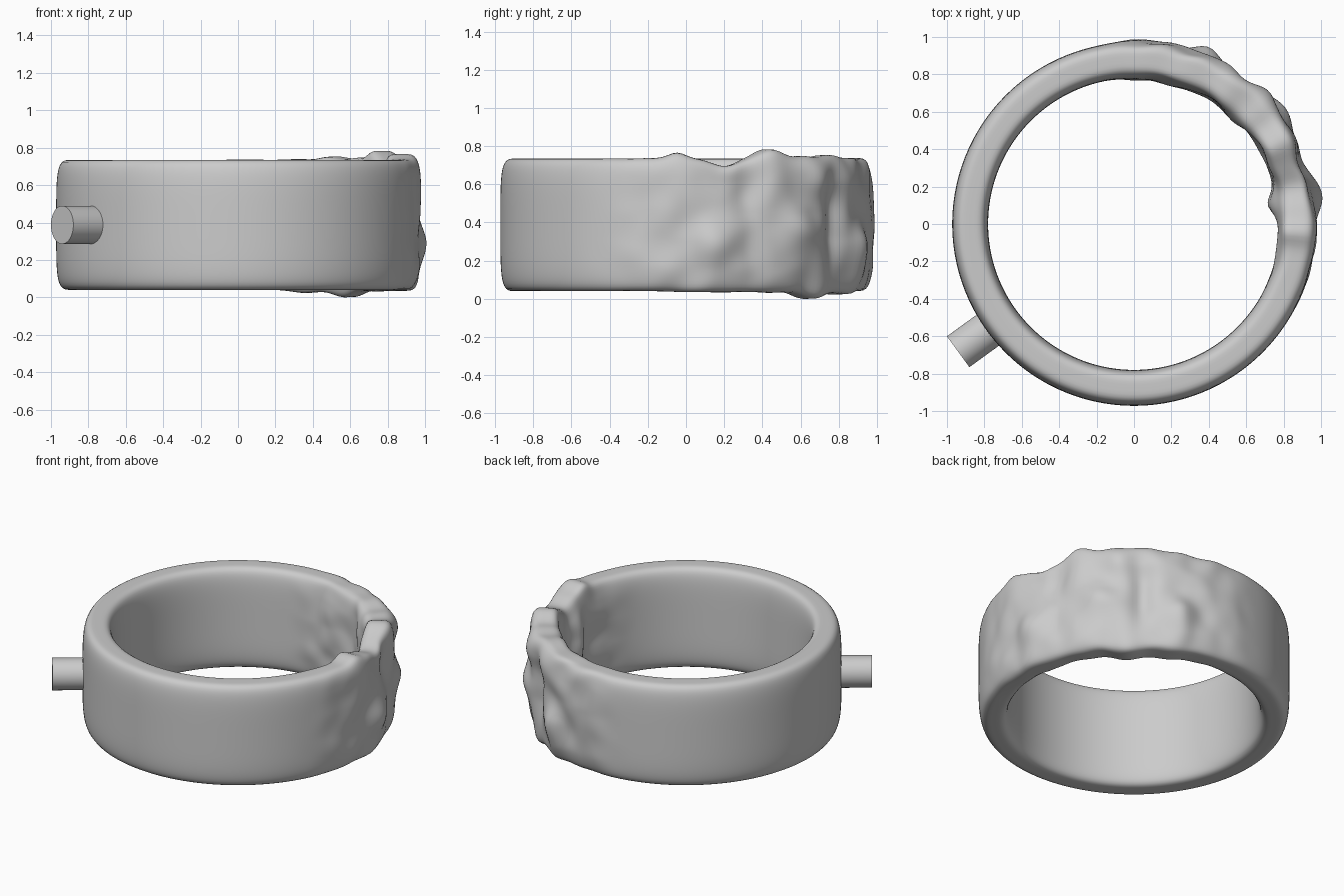
import bpy, bmesh, math
from mathutils import Vector, noise

cube = bpy.data.objects.get("Cube")
if cube:
    bpy.data.objects.remove(cube)

grey = bpy.data.materials.new("plain grey")
grey.use_nodes = True
colour = (0.6, 0.6, 0.6, 1)
grey.diffuse_color = colour
grey.node_tree.nodes["Principled BSDF"].inputs["Base Color"].default_value = colour

R_IN, R_OUT, Z_LOW, Z_HIGH = 0.78, 0.972, 0.04, 0.735
Z_MID = (Z_LOW + Z_HIGH) / 2
SEGMENTS, RING = 240, 96


def section_point(t):
    """Rounded, slightly bulging band section: radius and height."""
    c, s = math.cos(t), math.sin(t)
    r = math.copysign(abs(c) ** 0.42, c)
    z = math.copysign(abs(s) ** 0.42, s)
    return (R_IN + R_OUT) / 2 + r * (R_OUT - R_IN) / 2, Z_MID + z * (Z_HIGH - Z_LOW) / 2


def even_section(count):
    """Resample the section at equal arc lengths."""
    raw = [Vector(section_point(i * math.tau / 4000)) for i in range(4000)]
    raw.append(raw[0])
    step = sum((b - a).length for a, b in zip(raw, raw[1:])) / count
    points, run = [], 0.0
    for a, b in zip(raw, raw[1:]):
        length = (b - a).length
        while len(points) < count and len(points) * step < run + length:
            points.append(a.lerp(b, (len(points) * step - run) / length))
        run += length
    return points


# Lumps on each face: angle in degrees, height, angular width, height width, push
OUTER = [(10, 0.29, 7, 0.12, 0.04), (20, 0.5, 5, 0.25, -0.03),
         (38, 0.35, 6, 0.12, 0.04), (45, 0.62, 6, 0.12, 0.045),
         (53, 0.4, 4, 0.2, -0.045), (60, 0.62, 6, 0.1, 0.02),
         (67, 0.25, 6, 0.14, 0.045), (78, 0.45, 6, 0.2, 0.01),
         (14, 0.62, 6, 0.1, -0.03), (90, 0.4, 7, 0.3, 0.01)]
INNER = [(8, 0.4, 6, 0.25, 0.055), (32, 0.5, 7, 0.25, -0.02),
         (47, 0.4, 6, 0.25, 0.02), (60, 0.5, 5, 0.25, -0.01),
         (75, 0.4, 7, 0.25, 0.015), (90, 0.4, 6, 0.25, 0.01)]
TOP = [(-3, 4, 0.03), (13, 6, -0.04), (29, 6, 0.05), (55, 6, 0.02), (42, 4, 0.01)]
BOTTOM = [(47, 7, 0.04), (66, 7, 0.018), (30, 6, 0.01), (13, 6, 0.005)]


def bell(x, width):
    return math.exp(-(x / width) ** 2)


def smooth(a, b, x):
    t = min(max((x - a) / (b - a), 0), 1)
    return t * t * (3 - 2 * t)


def lump(angle, r, z):
    """Radial and vertical push of the irregular part of the band."""
    side = smooth(0.8, 0.95, r)
    dr = side * sum(p * bell(angle - a, w) * bell(z - h, hw) for a, h, w, hw, p in OUTER)
    dr -= (1 - side) * sum(p * bell(angle - a, w) * bell(z - h, hw) for a, h, w, hw, p in INNER)
    dz = smooth(0.45, 0.73, z) * sum(p * bell(angle - a, w) for a, w, p in TOP)
    dz -= smooth(0.3, 0.05, z) * sum(p * bell(angle - a, w) for a, w, p in BOTTOM)
    # Fine hammered ripples, fading into the plain band
    mask = smooth(-35, 5, angle) * (1 - smooth(75, 105, angle))
    spot = Vector((r * math.cos(math.radians(angle)), r * math.sin(math.radians(angle)), z))
    dr += mask * 0.018 * noise.noise(spot * 6.5)
    dz += mask * 0.008 * noise.noise(spot * 5 + Vector((9, 4, 2)))
    return dr, dz


def finish(name, bm, angle):
    bmesh.ops.recalc_face_normals(bm, faces=bm.faces)
    mesh = bpy.data.meshes.new(name)
    bm.to_mesh(mesh)
    bm.free()
    mesh.materials.append(grey)
    obj = bpy.data.objects.new(name, mesh)
    bpy.context.collection.objects.link(obj)
    bpy.ops.object.select_all(action='DESELECT')
    obj.select_set(True)
    bpy.context.view_layer.objects.active = obj
    bpy.ops.object.shade_smooth_by_angle(angle=math.radians(angle))
    return obj


# Band with the lumpy stretch
bm = bmesh.new()
section = even_section(RING)
loops = []
for i in range(SEGMENTS):
    angle = i * 360 / SEGMENTS - 180
    a = math.radians(angle)
    loop = []
    for r, z in section:
        dr, dz = lump(angle, r, z)
        loop.append(bm.verts.new(((r + dr) * math.cos(a), (r + dr) * math.sin(a), z + dz)))
    loops.append(loop)
for i in range(SEGMENTS):
    p, q = loops[i], loops[(i + 1) % SEGMENTS]
    for j in range(RING):
        k = (j + 1) % RING
        bm.faces.new((p[j], q[j], q[k], p[k]))
finish("ring_band", bm, 60)

# Round peg on the outside of the band
bm = bmesh.new()
bmesh.ops.create_cone(bm, cap_ends=True, segments=48, radius1=0.102, radius2=0.102, depth=0.25)
peg = finish("side_peg", bm, 30)
direction = Vector((math.cos(math.radians(216)), math.sin(math.radians(216)), 0))
peg.rotation_euler = direction.to_track_quat('Z', 'Y').to_euler()
peg.location = direction * 1.037 + Vector((0, 0, Z_MID))
